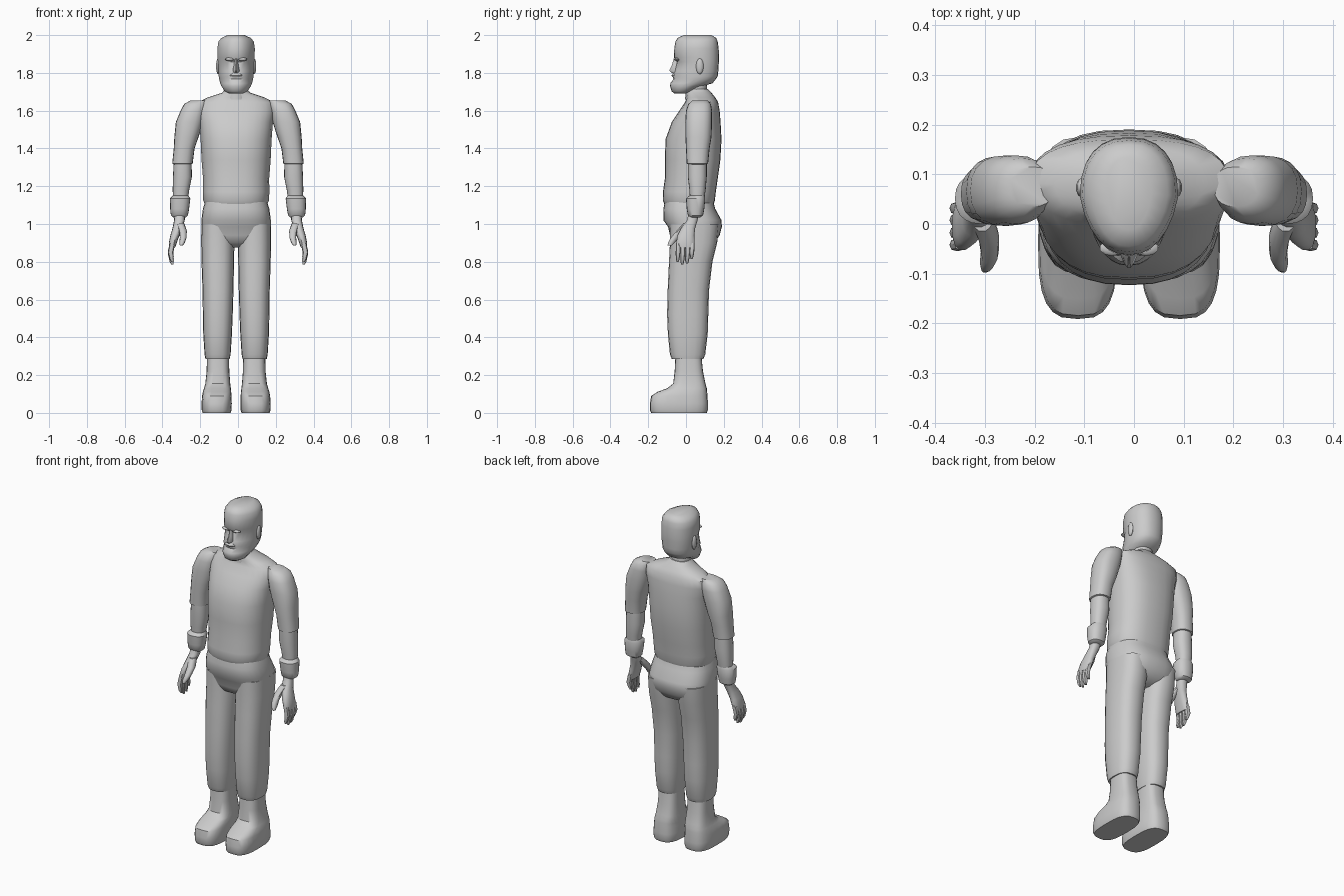
import bpy, bmesh, math

MID = -0.01  # the body sits slightly left of centre, arms are centred on 0


def ring(cx, z, rx, y0, y1, n, egg, segs):
    """Superellipse at height z; y0/y1 are front/back, egg narrows the front."""
    cy, ry, pts = (y0 + y1) / 2, (y1 - y0) / 2, []
    for i in range(segs):
        a = 2 * math.pi * i / segs
        c, s = math.cos(a), math.sin(a)
        px = math.copysign(abs(c) ** (2 / n), c)
        py = math.copysign(abs(s) ** (2 / n), s)
        w = 1 + egg * min(py, 0)
        pts.append((cx + rx * px * w, cy + ry * py, z))
    return pts


def loft(name, rows, n=2.3, egg=0.0, segs=20, side=1, offset=0.0):
    """Skin rows of (centre x, z, half width, front y, back y)."""
    bm = bmesh.new()
    rings = []
    for cx, z, rx, y0, y1 in rows:
        rings.append([bm.verts.new((side * x + offset, y, h))
                      for x, y, h in ring(cx, z, rx, y0, y1, n, egg, segs)])
    for a, b in zip(rings, rings[1:]):
        for i in range(segs):
            j = (i + 1) % segs
            bm.faces.new((a[i], a[j], b[j], b[i]))
    bm.faces.new(rings[0])
    bm.faces.new(rings[-1])
    bmesh.ops.recalc_face_normals(bm, faces=bm.faces)
    return finish(name, bm)


def finish(name, bm, angle=42):
    me = bpy.data.meshes.new(name)
    bm.to_mesh(me)
    bm.free()
    ob = bpy.data.objects.new(name, me)
    bpy.context.collection.objects.link(ob)
    bpy.ops.object.select_all(action='DESELECT')
    ob.select_set(True)
    bpy.context.view_layer.objects.active = ob
    bpy.ops.object.shade_smooth_by_angle(angle=math.radians(angle))
    return ob


def pair(name, rows, offset=0.0, **kw):
    for label, side in (("right", 1), ("left", -1)):
        loft(f"{name}_{label}", rows, side=side, offset=offset, **kw)


def blob(name, loc, size):
    bm = bmesh.new()
    bmesh.ops.create_uvsphere(bm, u_segments=10, v_segments=7, radius=1)
    for v in bm.verts:
        v.co = [v.co[k] * size[k] + loc[k] for k in range(3)]
    return finish(name, bm)


# sweater body
loft("sweater", [
    (0, 1.715, .058, .005, .115), (0, 1.695, .075, .0, .135),
    (0, 1.67, .15, .005, .155), (0, 1.645, .20, -.005, .17),
    (0, 1.60, .205, -.035, .178), (0, 1.54, .195, -.075, .183),
    (0, 1.45, .188, -.108, .188), (0, 1.34, .183, -.112, .182),
    (0, 1.24, .175, -.112, .168), (0, 1.17, .176, -.122, .158),
    (0, 1.125, .174, -.123, .153), (0, 1.10, .164, -.112, .145)],
    n=2.5, egg=.08, segs=28, offset=MID)

# hips
loft("hips", [
    (0, 1.13, .160, -.110, .142), (0, 1.08, .176, -.120, .155),
    (0, 1.02, .184, -.120, .188), (0, .985, .184, -.095, .190),
    (0, .94, .182, -.085, .178), (0, .90, .155, -.065, .150),
    (0, .875, .09, -.02, .10)], n=2.6, segs=28, offset=MID)

# trouser legs
pair("trouser_leg", [
    (.098, 1.0, .086, -.085, .175), (.097, .90, .088, -.085, .165),
    (.097, .80, .086, -.090, .140), (.096, .65, .082, -.097, .122),
    (.097, .52, .079, -.100, .118), (.098, .42, .076, -.096, .115),
    (.098, .31, .069, -.085, .102), (.098, .285, .064, -.075, .092)],
    n=2.5, offset=MID)

# boots: shaft flows into the long foot
pair("boot", [
    (.096, .32, .058, -.055, .080), (.096, .22, .060, -.060, .090),
    (.097, .155, .066, -.068, .103), (.099, .13, .071, -.10, .110),
    (.101, .112, .075, -.150, .112), (.102, .09, .078, -.184, .114),
    (.103, .05, .080, -.191, .116), (.103, .015, .079, -.191, .116),
    (.103, .0, .074, -.184, .11)], n=3.0, segs=24, offset=MID)

# upper sleeves with rounded shoulders
pair("upper_sleeve", [
    (.205, 1.655, .045, .035, .115), (.225, 1.635, .06, .012, .132),
    (.238, 1.60, .066, .0, .138), (.256, 1.54, .073, -.004, .138),
    (.273, 1.46, .064, -.003, .135), (.285, 1.40, .055, .0, .125),
    (.294, 1.32, .054, .004, .117), (.294, 1.315, .045, .015, .105)], n=2.4)

# forearms and cuffs
pair("forearm", [
    (.293, 1.34, .047, .010, .110), (.294, 1.25, .050, .010, .110),
    (.302, 1.18, .044, .018, .104), (.305, 1.12, .038, .022, .095)])
pair("cuff", [
    (.304, 1.15, .042, .018, .098), (.306, 1.135, .054, .0, .102),
    (.309, 1.08, .050, .004, .097), (.310, 1.045, .045, .010, .090),
    (.309, 1.035, .033, .020, .075)])

# hands
pair("palm", [
    (.308, 1.07, .028, .015, .075), (.310, 1.02, .028, .005, .062),
    (.320, .98, .026, -.025, .050), (.334, .94, .024, -.045, .045),
    (.345, .90, .021, -.053, .045), (.349, .875, .016, -.05, .043)],
    n=2.4, segs=14)
pair("thumb", [
    (.305, 1.005, .020, -.015, .035), (.292, .965, .021, -.050, .0),
    (.290, .93, .018, -.080, -.035), (.296, .90, .014, -.096, -.060),
    (.300, .885, .008, -.098, -.075)], segs=10)
fingers = [("index", -.040, -.044, .80), ("middle", -.015, -.020, .785),
           ("ring", .010, .006, .79), ("little", .033, .030, .815)]
for label, ya, yb, tip in fingers:
    knuckle, r = (.90 + tip) / 2, .0125
    pair(label + "_finger", [
        (.347, .90, .014, ya - r, ya + r),
        (.357, knuckle, .014, (ya + yb) / 2 - r, (ya + yb) / 2 + r),
        (.351, tip + .015, .011, yb - .010, yb + .010),
        (.347, tip, .006, yb - .005, yb + .005)], segs=8)

# neck
loft("neck", [(0, 1.66, .065, -.005, .13), (0, 1.72, .058, .0, .11),
              (0, 1.80, .065, .0, .12)], n=2, segs=16, offset=MID)

# head: bearded jaw, brow and flat-topped hair
loft("head", [
    (0, 1.692, .040, -.062, .0), (0, 1.702, .060, -.076, .045),
    (0, 1.73, .078, -.084, .090), (0, 1.745, .084, -.083, .140),
    (0, 1.767, .090, -.066, .158), (0, 1.782, .092, -.072, .168),
    (0, 1.81, .094, -.060, .171), (0, 1.858, .097, -.048, .174),
    (0, 1.88, .098, -.064, .175), (0, 1.93, .099, -.062, .173),
    (0, 1.965, .094, -.056, .168), (0, 1.985, .078, -.045, .160),
    (0, 2.0, .045, -.012, .135)], n=2.35, egg=.22, segs=24, offset=MID)

# face details
loft("nose", [(0, 1.875, .008, -.066, -.03), (0, 1.84, .012, -.076, -.03),
              (0, 1.812, .018, -.090, -.03), (0, 1.80, .014, -.078, -.03)],
     n=1.8, egg=.4, segs=10, offset=MID)
loft("moustache", [(0, 1.80, .026, -.066, -.02), (0, 1.787, .036, -.078, -.02),
                   (0, 1.777, .034, -.070, -.02)], segs=12, offset=MID)
for label, side in (("right", 1), ("left", -1)):
    blob("ear_" + label, (MID + side * .096, .073, 1.835), (.011, .02, .042))
    blob("brow_" + label, (MID + side * .034, -.048, 1.872), (.026, .017, .009))
